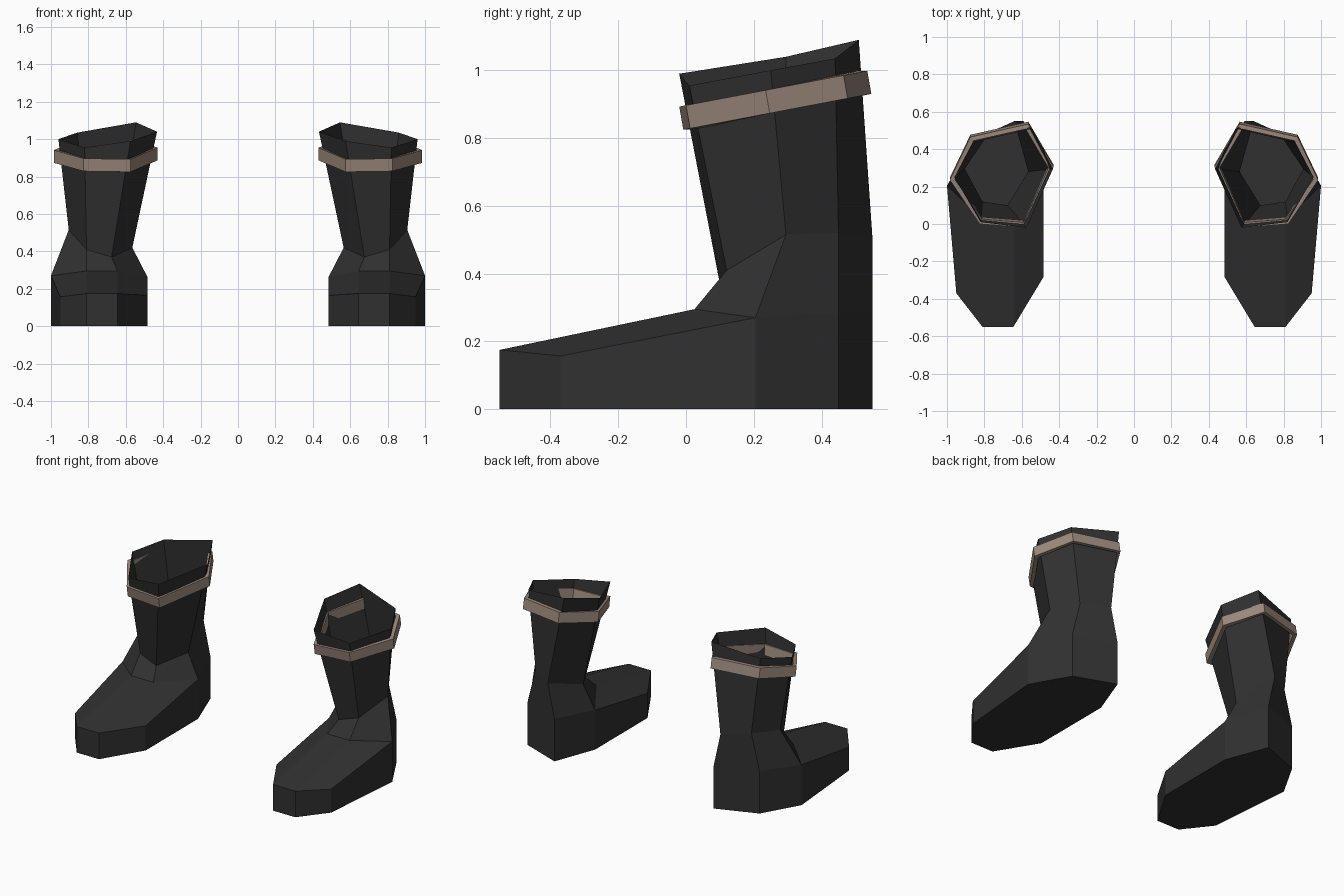
import bpy, bmesh
from mathutils import Vector

if "Cube" in bpy.data.objects:
    bpy.data.objects.remove(bpy.data.objects["Cube"])


def material(name, rgb):
    m = bpy.data.materials.new(name)
    m.diffuse_color = (*rgb, 1)
    m.use_nodes = True
    m.node_tree.nodes["Principled BSDF"].inputs["Base Color"].default_value = m.diffuse_color
    return m


def add_pair(name, bm, mat):
    """Turn a bmesh of the right-hand part into an object mirrored across x = 0."""
    me = bpy.data.meshes.new(name)
    bm.to_mesh(me)
    bm.free()
    me.materials.append(mat)
    ob = bpy.data.objects.new(name, me)
    bpy.context.collection.objects.link(ob)
    mod = ob.modifiers.new("mirror", 'MIRROR')
    mod.use_axis = (True, False, False)
    return ob


def ring(bm, pts):
    return [bm.verts.new(p) for p in pts]


def bridge(bm, a, b):
    n = len(a)
    for i in range(n):
        j = (i + 1) % n
        bm.faces.new((a[i], a[j], b[j], b[i]))


leather = material("leather", (0.03, 0.03, 0.03))
tan = material("tan", (0.33, 0.25, 0.20))

# Boot shell: sole outline, foot top edge, instep, ankle and open rim
outline = [(.645, -.55), (.81, -.55), (.95, -.37), (1, .205),
           (.86, .45), (.59, .55), (.485, .27), (.485, -.285)]
heights = [.175, .175, .157, .27, .285, .285, .265, .165]
ankle_pts = [(.676, .10, .37), (.81, .12, .41), (.905, .295, .515),
             (.80, .45, .52), (.64, .55, .51), (.565, .28, .42)]
rim_pts = [(.575, -.02, .99), (.82, .01, .955), (.96, .25, 1.0),
           (.86, .44, 1.035), (.545, .51, 1.09), (.433, .295, 1.04)]

bm = bmesh.new()
sole = ring(bm, [(x, y, 0) for x, y in outline])
t = ring(bm, [(x, y, z) for (x, y), z in zip(outline, heights)])
i0, i1 = ring(bm, [(.645, .025, .295), (.81, .025, .295)])
a = ring(bm, ankle_pts)
rim = ring(bm, rim_pts)
bm.faces.new(sole[::-1])
bridge(bm, sole, t)
bridge(bm, a, rim)
for f in [(t[0], t[1], i1, i0), (t[1], t[2], t[3], i1), (t[6], t[7], t[0], i0),
          (i0, i1, a[1], a[0]), (i1, t[3], a[2], a[1]), (t[3], t[4], a[3], a[2]),
          (t[4], t[5], a[4], a[3]), (t[5], t[6], a[5], a[4]), (t[6], i0, a[0], a[5])]:
    bm.faces.new(f)
add_pair("boots", bm, leather)

# Cuff band: tilted hexagonal ring straddling the leg wall
hexagon = [(.575, -.02), (.825, .0), (.985, .235), (.875, .465), (.565, .535), (.43, .305)]
centre = Vector((.71, .26))


def band_ring(bm, scale, base, dy):
    pts = []
    for p in hexagon:
        q = centre + (Vector(p) - centre) * scale
        pts.append((q.x, q.y + dy, base + .19 * (p[1] + .02)))
    return ring(bm, pts)


bm = bmesh.new()
rings = [band_ring(bm, 1, .825, .012), band_ring(bm, 1, .893, 0),
         band_ring(bm, .9, .893, 0), band_ring(bm, .9, .825, .012)]
for k in range(4):
    bridge(bm, rings[k], rings[(k + 1) % 4])
add_pair("cuff_bands", bm, tan)
